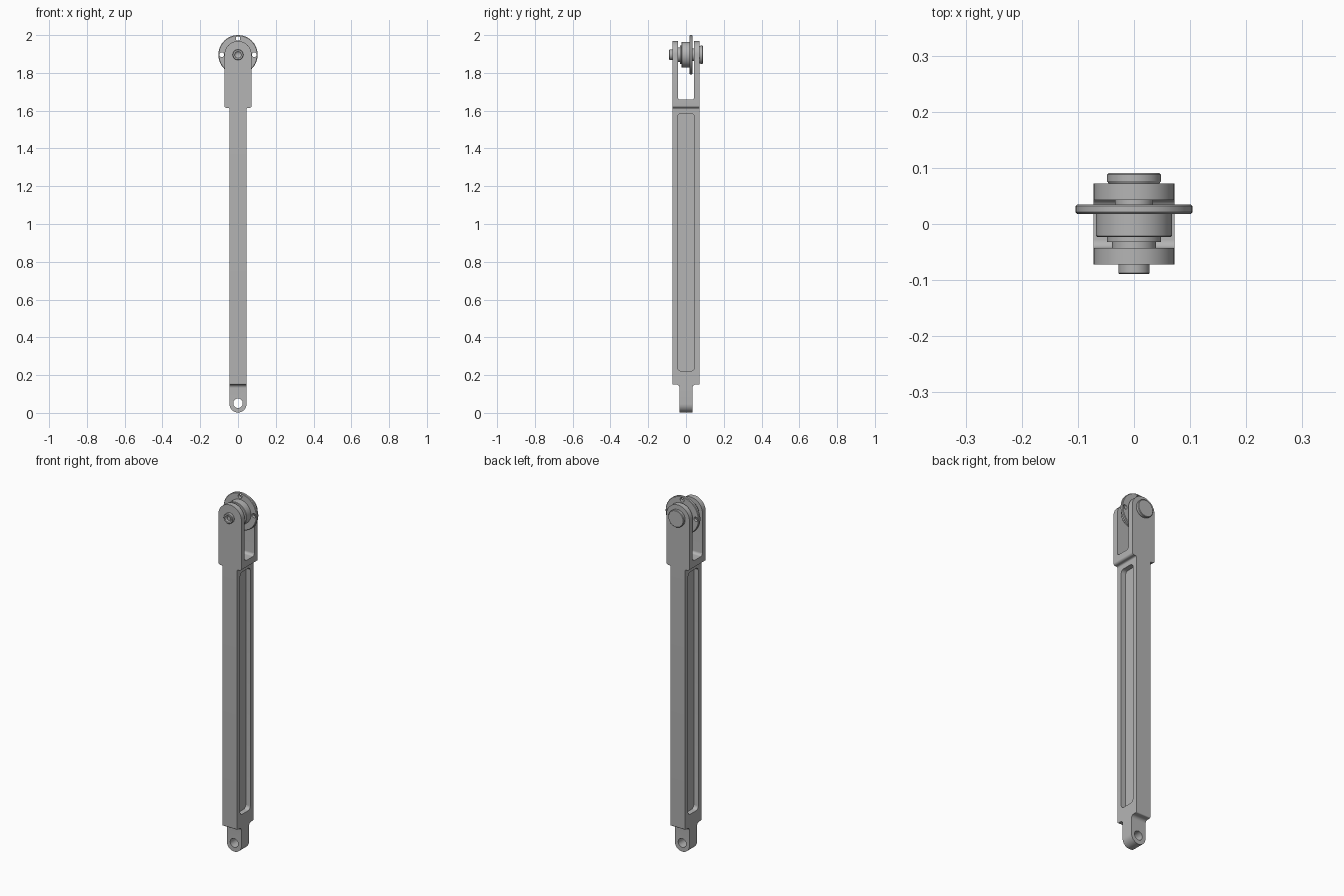
import bpy, bmesh, math
from mathutils import Vector

cube = bpy.data.objects.get("Cube")
if cube:
    bpy.data.objects.remove(cube, do_unlink=True)

GREY = (0.46, 0.46, 0.46, 1)
steel = bpy.data.materials.new("brushed grey metal")
steel.diffuse_color = GREY
steel.use_nodes = True
steel.node_tree.nodes["Principled BSDF"].inputs["Base Color"].default_value = GREY

PIVOT = 1.896   # height of the pulley axle
EYE = 0.047     # height of the lower eye
DEPTH = 0.0725  # half depth of the arm


def rounded(corners, steps=10):
    """Outline through (u, v, radius) corners with tangent arcs."""
    out = []
    for i, (u, v, r) in enumerate(corners):
        p = Vector((u, v))
        if r == 0:
            out.append(p)
            continue
        a = (Vector(corners[i - 1][:2]) - p).normalized()
        b = (Vector(corners[(i + 1) % len(corners)][:2]) - p).normalized()
        half = a.angle(b) / 2
        centre = p + (a + b).normalized() * r / math.sin(half)
        start = p + a * r / math.tan(half) - centre
        end = p + b * r / math.tan(half) - centre
        sweep = start.angle_signed(end)
        for k in range(steps + 1):
            t = -sweep * k / steps
            c, s = math.cos(t), math.sin(t)
            out.append(centre + Vector((c * start.x - s * start.y, s * start.x + c * start.y)))
    return out


def finish(bm, name):
    bmesh.ops.recalc_face_normals(bm, faces=bm.faces)
    mesh = bpy.data.meshes.new(name)
    bm.to_mesh(mesh)
    bm.free()
    mesh.materials.append(steel)
    ob = bpy.data.objects.new(name, mesh)
    bpy.context.collection.objects.link(ob)
    return ob


def prism(name, outline, axis, lo, hi):
    """Extrude an outline along x (outline in y, z) or along y (outline in x, z)."""
    bm = bmesh.new()
    place = (lambda p, d: (d, p.x, p.y)) if axis == "x" else (lambda p, d: (p.x, d, p.y))
    face = bm.faces.new([bm.verts.new(place(p, lo)) for p in outline])
    geom = bmesh.ops.extrude_face_region(bm, geom=[face])["geom"]
    shift = Vector(place(Vector((0, 0)), hi - lo))
    bmesh.ops.translate(bm, vec=shift, verts=[g for g in geom if isinstance(g, bmesh.types.BMVert)])
    return finish(bm, name)


def disc_outline(x, z, r, sides=32):
    return [Vector((x + r * math.cos(math.tau * k / sides), z + r * math.sin(math.tau * k / sides)))
            for k in range(sides)]


def lathe(name, profile, sides=64):
    """Turn a (radius, y) profile around the axle."""
    bm = bmesh.new()
    verts = [bm.verts.new((r, y, PIVOT)) for r, y in profile]
    edges = [bm.edges.new(pair) for pair in zip(verts, verts[1:])]
    bmesh.ops.spin(bm, geom=verts + edges, cent=(0, 0, PIVOT), axis=(0, 1, 0),
                   angle=math.tau, steps=sides, use_merge=True)
    bmesh.ops.remove_doubles(bm, verts=bm.verts, dist=1e-5)
    return finish(bm, name)


def boolean(ob, tool, operation="DIFFERENCE"):
    mod = ob.modifiers.new("cut", "BOOLEAN")
    mod.operation, mod.object, mod.solver = operation, tool, "EXACT"
    bpy.context.view_layer.objects.active = ob
    bpy.ops.object.modifier_apply(modifier=mod.name)
    bpy.data.objects.remove(tool, do_unlink=True)


def mirrored(half):
    """Complete a right-hand half outline, listed from bottom to top."""
    return half + [(-u, v, r) for u, v, r in reversed(half)]


# Arm: front silhouette crossed with the forked side silhouette
front = mirrored([(0.045, 0.002, 0.0447), (0.045, 1.615, 0.008),
                  (0.072, 1.615, 0.012), (0.072, 1.968, 0.0715)])
side = mirrored([(0.034, 0, 0.006), (0.034, 0.15, 0.018), (DEPTH, 0.15, 0.006),
                 (DEPTH, 1.98, 0), (0.043, 1.98, 0), (0.043, 1.658, 0.015)])
arm = prism("forked_arm", rounded(front), "y", -0.1, 0.1)
boolean(arm, prism("side_shape", rounded(side), "x", -0.1, 0.1), "INTERSECT")

# Long pockets leave a thin web between the two flanges
pocket = rounded(mirrored([(0.045, 0.222, 0.02), (0.045, 1.585, 0.02)]))
for s in (-1, 1):
    lo, hi = sorted((s * 0.017, s * 0.1))
    boolean(arm, prism("pocket_cutter", pocket, "x", lo, hi))
boolean(arm, prism("eye_cutter", disc_outline(0, EYE + 0.004, 0.025), "y", -0.1, 0.1))

# Pulley: hub steps, drum and thin flange
lathe("pulley_drum", [(0, -0.043), (0.039, -0.043), (0.039, -0.032), (0.048, -0.032),
                      (0.048, -0.023), (0.066, -0.023), (0.068, -0.021), (0.068, 0.02), (0, 0.02)])
flange = lathe("pulley_flange", [(0, 0.018), (0.101, 0.018), (0.104, 0.021),
                                 (0.104, 0.032), (0.101, 0.035), (0, 0.035)])
for k in range(4):
    a = math.tau * k / 4
    hole = disc_outline(0.086 * math.cos(a), PIVOT + 0.086 * math.sin(a), 0.012, 24)
    boolean(flange, prism("hole_cutter", hole, "y", 0, 0.06))
lathe("rear_spacer", [(0, 0.033), (0.034, 0.033), (0.034, 0.046), (0, 0.046)])

# Axle pin with a drilled front end and a wide rear head
lathe("axle_pin", [(0, -0.074), (0.011, -0.078), (0.011, -0.084), (0.018, -0.089), (0.026, -0.089),
                   (0.028, -0.087), (0.028, 0.07), (0, 0.07)])
lathe("axle_head", [(0, 0.0715), (0.045, 0.0715), (0.048, 0.0765), (0.048, 0.088),
                    (0.045, 0.091), (0, 0.091)])

# Smooth the rounded surfaces and keep the machined edges crisp
bpy.ops.object.select_all(action="DESELECT")
for ob in bpy.context.scene.objects:
    if ob.type == "MESH":
        ob.select_set(True)
        bpy.context.view_layer.objects.active = ob
bpy.ops.object.shade_smooth_by_angle(angle=math.radians(30))
